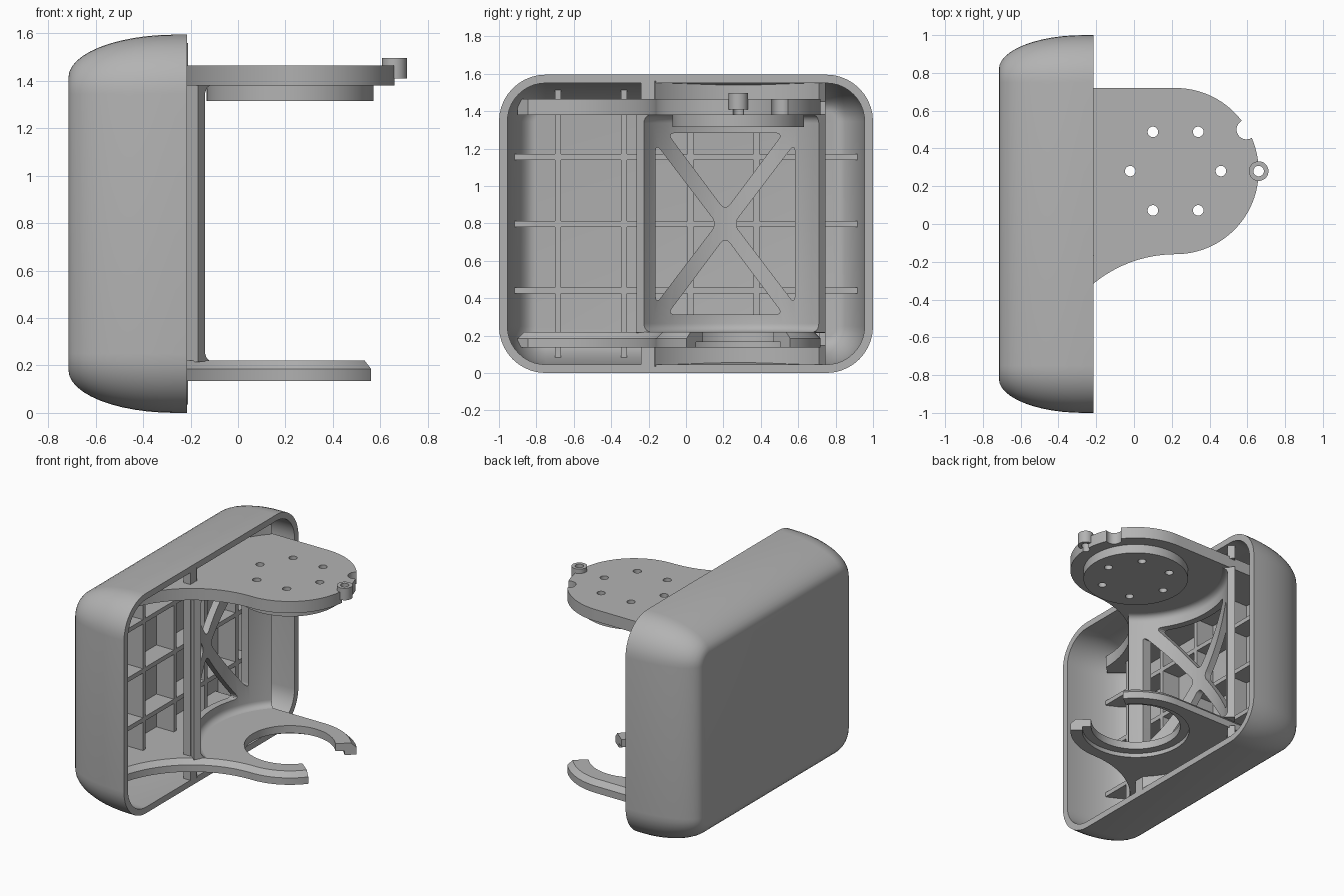
import bpy, bmesh
from math import sin, cos, pi, radians, asin

if "Cube" in bpy.data.objects:
    bpy.data.objects.remove(bpy.data.objects["Cube"])

grey = bpy.data.materials.new("plain grey")
grey.use_nodes = True
colour = (0.45, 0.45, 0.45, 1)
grey.diffuse_color = colour
grey.node_tree.nodes["Principled BSDF"].inputs["Base Color"].default_value = colour

CX, CY = 0.22, 0.28      # axis shared by the two arms
HEIGHT = 1.595
MID = HEIGHT / 2


def finish(name, bm):
    bmesh.ops.recalc_face_normals(bm, faces=bm.faces)
    mesh = bpy.data.meshes.new(name)
    bm.to_mesh(mesh)
    bm.free()
    mesh.materials.append(grey)
    ob = bpy.data.objects.new(name, mesh)
    bpy.context.collection.objects.link(ob)
    return ob


def add_loft(bm, loops):
    rows = [[bm.verts.new(p) for p in loop] for loop in loops]
    n = len(rows[0])
    for a, b in zip(rows, rows[1:]):
        for i in range(n):
            j = (i + 1) % n
            bm.faces.new((a[i], a[j], b[j], b[i]))
    bm.faces.new(rows[0])
    bm.faces.new(rows[-1])


def loft(name, loops):
    bm = bmesh.new()
    add_loft(bm, loops)
    return finish(name, bm)


def arc(cx, cy, r, a0, a1, n):
    steps = [radians(a0 + (a1 - a0) * i / n) for i in range(n + 1)]
    return [(cx + r * cos(a), cy + r * sin(a)) for a in steps]


def at_z(pts, z):
    return [(x, y, z) for x, y in pts]


def discs(name, centres, r, z0, z1, n=32):
    bm = bmesh.new()
    for cx, cy in centres:
        ring = arc(cx, cy, r, 0, 360, n)[:-1]
        add_loft(bm, [at_z(ring, z0), at_z(ring, z1)])
    return finish(name, bm)


def box(name, x0, x1, y0, y1, z0, z1):
    pts = [(x0, y0), (x1, y0), (x1, y1), (x0, y1)]
    return loft(name, [at_z(pts, z0), at_z(pts, z1)])


def cut(ob, *cutters):
    bpy.context.view_layer.objects.active = ob
    for c in cutters:
        mod = ob.modifiers.new("cut", 'BOOLEAN')
        mod.operation = 'DIFFERENCE'
        mod.solver = 'EXACT'
        mod.object = c
        bpy.ops.object.modifier_apply(modifier=mod.name)
        bpy.data.objects.remove(c)


# Shell: rounded rectangles swept along an elliptical wall, outside then inside
def shell_loop(x, inset):
    r = 0.25 - inset
    hy, hz = 1 - inset - r, MID - inset - r
    pts = []
    for k, (sy, sz) in enumerate([(1, 1), (-1, 1), (-1, -1), (1, -1)]):
        pts += arc(sy * hy, MID + sz * hz, r, 90 * k, 90 * k + 90, 10)
    return [(x, y, z) for y, z in pts]


def quarter(n=12):
    return [i * pi / 2 / n for i in range(n + 1)]


outside = [shell_loop(-0.265 - 0.45 * sin(t), 0.18 * (1 - cos(t))) for t in reversed(quarter())]
rim = [shell_loop(-0.215, 0), shell_loop(-0.215, 0.045)]
inside = [shell_loop(-0.25 - 0.41 * sin(t), 0.045 + 0.15 * (1 - cos(t))) for t in quarter()]
parts = [loft("shell", outside + rim + inside)]

# Stiffening grid on the shell floor, ends tapered to follow the wall
FLOOR, RIB_TOP, HALF = -0.68, -0.52, 0.016


def rib(name, level, lo, hi, upright):
    prof = [(FLOOR, lo + 0.08), (RIB_TOP, lo), (RIB_TOP, hi), (FLOOR, hi - 0.08)]
    sides = (level - HALF, level + HALF)
    if upright:
        return loft(name, [[(x, s, v) for x, v in prof] for s in sides])
    return loft(name, [[(x, v, s) for x, v in prof] for s in sides])


for i in range(5):
    parts.append(rib("upright_rib", -0.685 + 0.354 * i, 0.08, 1.515, True))
for i in range(3):
    parts.append(rib("level_rib", MID + 0.356 * (i - 1), -0.92, 0.92, False))


# Arm outline: straight edge, round nose, concave flare into the shell
def arm_outline(d=0):
    return ([(-0.66, 0.72 - d)]
            + arc(CX, CY, 0.44 - d, 90, -90, 48)
            + arc(CX, -0.845, 0.685 + d, 92, 180, 24)
            + [(-0.52, -0.9 + d), (-0.66, -0.78 + d)])


# Upper arm with mounting disc, screw holes and edge notch
ring = arc(CX, CY, 0.24, 0, 300, 5)
peg_at = (0.66, CY)
upper = loft("upper_arm", [at_z(arm_outline(), 1.38), at_z(arm_outline(), 1.465)])
cut(upper, discs("holes", ring, 0.028, 1.2, 1.6, 20),
    discs("notch", [(0.595, 0.5)], 0.052, 1.2, 1.6),
    discs("peg_hole", [peg_at], 0.028, 1.2, 1.6, 20))
disc = discs("mounting_disc", [(CX, CY)], 0.352, 1.315, 1.38, 64)
cut(disc, discs("holes", ring, 0.028, 1.2, 1.6, 20))
peg = discs("hollow_peg", [peg_at], 0.052, 1.41, 1.497)
cut(peg, discs("peg_hole", [peg_at], 0.028, 1.2, 1.6, 20))
parts += [upper, disc, peg]

# Lower arm: chamfered open ring with a recess underneath
lower = loft("lower_arm", [at_z(arm_outline(), 0.135), at_z(arm_outline(), 0.185),
                           at_z(arm_outline(0.035), 0.22)])
mouth = [(CX, CY), (CX + cos(radians(39)), CY - sin(radians(39))),
         (CX + cos(radians(39)), CY + sin(radians(39)))]
cut(lower, discs("bore", [(CX, CY)], 0.3, 0, 0.4, 64),
    loft("mouth", [at_z(mouth, 0), at_z(mouth, 0.4)]),
    discs("recess", [(CX, CY)], 0.36, 0, 0.165, 64))
parts.append(lower)


# Curved web: a section (radius, z) swept about the arm axis between two y limits
def sweep(name, section, y0, y1, r=0.62):
    a0, a1 = asin((y0 - CY) / r), asin((y1 - CY) / r)
    n = 28
    angles = [a0 + (a1 - a0) * i / n for i in range(n + 1)]
    return loft(name, [[(CX - q * cos(a), CY + q * sin(a), z) for q, z in section] for a in angles])


def fillet(z, side):
    return [(0.62 - 0.045 * (1 - sin(t)), z + side * 0.045 * (1 - cos(t))) for t in quarter(5)]


web = sweep("curved_web", [(0.67, 0.215)] + fillet(0.219, 1)
            + fillet(1.381, -1)[::-1] + [(0.67, 1.385)], -0.225, 0.71)


# Rounded triangular windows leaving a diagonal cross
def window(pts):
    bm = bmesh.new()
    bm.faces.new([bm.verts.new((-0.48, y, z)) for y, z in pts])
    bmesh.ops.bevel(bm, geom=bm.verts[:], offset=0.04, segments=5, affect='VERTICES', profile=0.5)
    face = bm.faces[:]
    out = bmesh.ops.extrude_face_region(bm, geom=face)
    moved = [v for v in out["geom"] if isinstance(v, bmesh.types.BMVert)]
    bmesh.ops.translate(bm, verts=moved, vec=(0.5, 0, 0))
    return finish("window", bm)


WY = 0.21
for s in (1, -1):
    cut(web, window([(WY, MID + s * 0.07), (WY + 0.31, MID + s * 0.485), (WY - 0.31, MID + s * 0.485)]),
        window([(WY + s * 0.045, MID), (WY + s * 0.372, MID + 0.43), (WY + s * 0.372, MID - 0.43)]))
parts.append(web)

# Web continues past both arms to the shell, with an end strut
for name, z0, z1 in (("web_top", 1.45, 1.56), ("web_bottom", 0.035, 0.15)):
    parts.append(sweep(name, [(0.62, z0), (0.67, z0), (0.67, z1), (0.62, z1)], -0.165, 0.71))
parts.append(box("end_strut", -0.27, -0.215, -0.24, -0.165, 0.035, 1.56))

# Smooth the curved faces, keep edges crisp
for ob in parts:
    bpy.ops.object.select_all(action='DESELECT')
    ob.select_set(True)
    bpy.context.view_layer.objects.active = ob
    bpy.ops.object.shade_smooth_by_angle(angle=radians(30))
